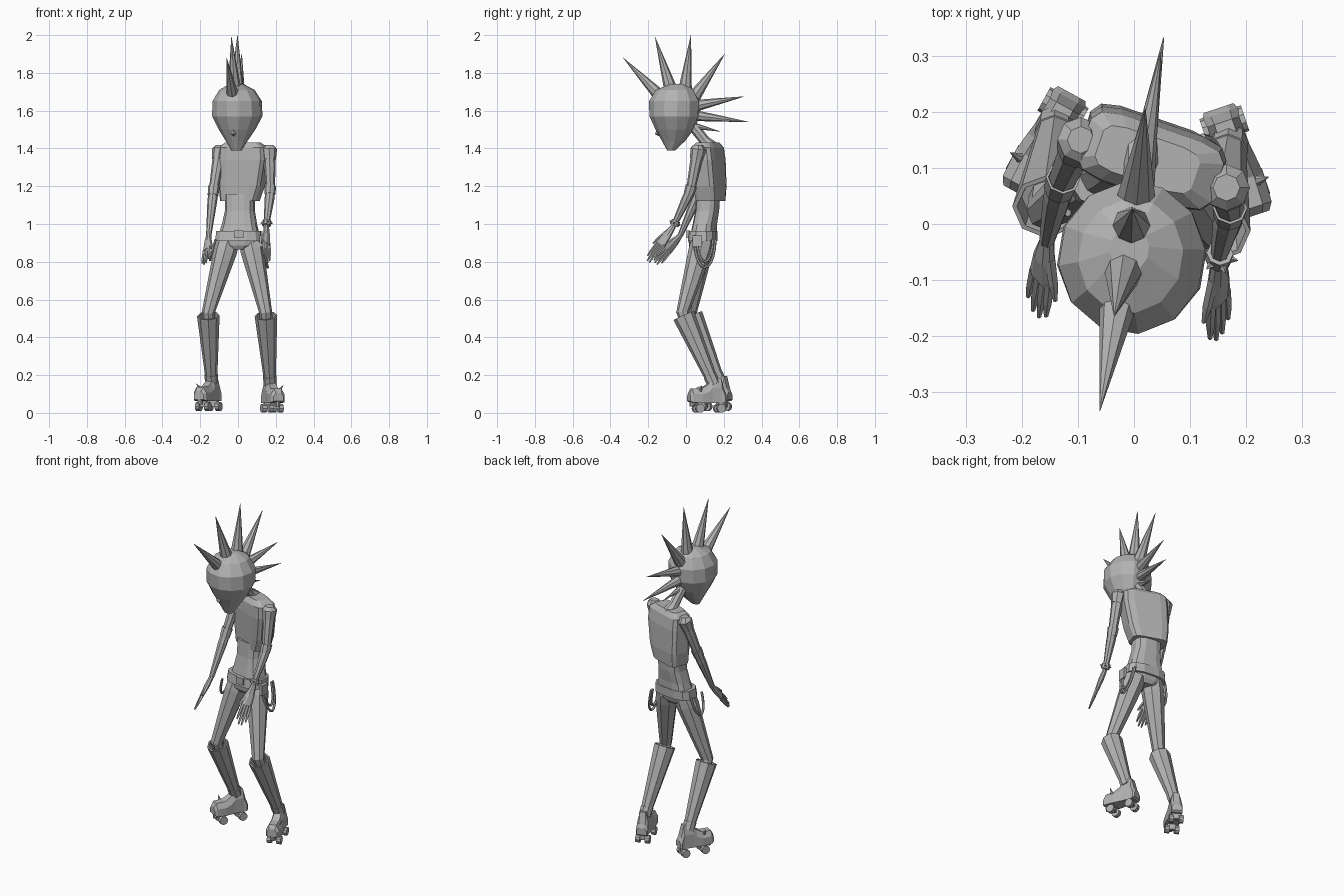
import bpy, bmesh
from math import sin, cos, pi, radians, copysign, atan2
from mathutils import Vector, Matrix

cube = bpy.data.objects.get("Cube")
if cube:
    bpy.data.objects.remove(cube)

grey = bpy.data.materials.new("plain_grey")
grey.use_nodes = True
COL = (0.45, 0.45, 0.45, 1)
grey.diffuse_color = COL
grey.node_tree.nodes["Principled BSDF"].inputs["Base Color"].default_value = COL


def finish(name, bm, matrix=None):
    if matrix:
        bm.transform(matrix)
    bmesh.ops.recalc_face_normals(bm, faces=bm.faces)
    mesh = bpy.data.meshes.new(name)
    bm.to_mesh(mesh)
    bm.free()
    mesh.materials.append(grey)
    obj = bpy.data.objects.new(name, mesh)
    bpy.context.collection.objects.link(obj)


def skin(name, rings, matrix=None):
    """Joins rings of points with quads and caps both ends."""
    bm = bmesh.new()
    loops = [[bm.verts.new(p) for p in ring] for ring in rings]
    n = len(loops[0])
    for a, b in zip(loops, loops[1:]):
        for i in range(n):
            j = (i + 1) % n
            bm.faces.new((a[i], a[j], b[j], b[i]))
    bm.faces.new(loops[0])
    bm.faces.new(loops[-1])
    finish(name, bm, matrix)


def loft(name, sections, n=12, yaw=0, power=1.0):
    """Stacks horizontal rings given as z, centre x, centre y, half width, half depth."""
    rot = Matrix.Rotation(radians(yaw), 3, 'Z')
    rings = []
    for z, cx, cy, hw, hd in sections:
        ring = []
        for i in range(n):
            t = 2 * pi * (i + 0.5) / n
            c, s = cos(t), sin(t)
            p = Vector((hw * copysign(abs(c) ** power, c), hd * copysign(abs(s) ** power, s), 0))
            ring.append(rot @ p + Vector((cx, cy, z)))
        rings.append(ring)
    skin(name, rings)


def tube(name, points, n=8, axis=None):
    """Runs a round section along points given as x, y, z, radius."""
    ps = [Vector(p[:3]) for p in points]
    rings = []
    for i, p in enumerate(ps):
        d = axis or (ps[min(i + 1, len(ps) - 1)] - ps[max(i - 1, 0)])
        d = Vector(d).normalized()
        u = d.cross(Vector((1, 0, 0))).normalized()
        v = d.cross(u)
        r = points[i][3]
        rings.append([p + r * (u * cos(2 * pi * k / n) + v * sin(2 * pi * k / n)) for k in range(n)])
    skin(name, rings)


def box(name, centre, size, matrix=Matrix(), yaw=0):
    bm = bmesh.new()
    bmesh.ops.create_cube(bm, size=1)
    turn = Matrix.Rotation(radians(yaw), 4, 'Z')
    finish(name, bm, matrix @ Matrix.Translation(centre) @ turn @ Matrix.Diagonal((*size, 1)))


def cone(name, r1, r2, depth, matrix, n=8):
    bm = bmesh.new()
    bmesh.ops.create_cone(bm, cap_ends=True, segments=n, radius1=r1, radius2=r2, depth=depth)
    finish(name, bm, matrix)


# Head, nose and neck
loft("head", [(1.39, -.008, -.078, .028, .022), (1.44, -.007, -.066, .058, .062),
              (1.5, -.005, -.06, .097, .102), (1.57, -.004, -.06, .134, .134),
              (1.65, -.004, -.06, .131, .137), (1.71, -.006, -.057, .094, .103),
              (1.742, -.008, -.045, .035, .04)], n=12, yaw=-9.5)
tube("nose", [(-.024, -.145, 1.518, .004), (-.024, -.15, 1.478, .014), (-.023, -.135, 1.468, .006)], n=4)
tube("neck", [(.018, .14, 1.4, .04), (.01, .1, 1.44, .028), (-.005, .02, 1.54, .027)])

# Fan of hair spikes, each as base y, base z, tip x, tip y, tip z, radius
spikes = [(-.13, 1.67, -.061, -.333, 1.88, .036), (-.08, 1.71, -.035, -.164, 1.99, .036),
          (-.005, 1.71, -.003, .026, 2.0, .036), (.04, 1.67, .02, .205, 1.9, .036),
          (.045, 1.625, .048, .307, 1.675, .032), (.04, 1.575, .053, .333, 1.54, .03),
          (.02, 1.525, .025, .18, 1.49, .02)]
for i, (by, bz, tx, ty, tz, r) in enumerate(spikes):
    tube(f"hair_spike_{i + 1}", [(-.004 + .17 * by, by, bz, r), (tx, ty, tz, .0008)])

# Jacket, waist, belt and pelvis
loft("jacket", [(1.122, .01, .13, .1, .061), (1.2, .02, .127, .118, .066),
                (1.34, .031, .117, .13, .068), (1.405, .03, .113, .127, .062),
                (1.432, .024, .115, .092, .042)], n=12, yaw=-19, power=.4)
loft("waist", [(.93, .005, .092, .112, .066), (1.0, .008, .1, .092, .06),
               (1.07, .01, .112, .078, .06), (1.16, .01, .118, .078, .06)], n=12, yaw=-10, power=.65)
loft("belt", [(.91, .003, .088, .125, .076), (.962, .004, .092, .12, .073)], n=12, yaw=-5, power=.7)
loft("pelvis", [(.865, .005, .085, .05, .05), (.885, .005, .085, .095, .062),
                (.93, .003, .088, .118, .07)], n=12, yaw=-5, power=.75)
box("buckle", (.005, .012, .945), (.05, .012, .04), yaw=-5)
box("belt_pouch", (.128, .06, .91), (.022, .05, .06), yaw=-5)


def hanging_loop(name, x, y, z, half, drop, flare):
    """Half ellipse of chain whose bottom swings outwards by flare."""
    arc = [pi * k / 10 for k in range(11)]
    tube(name, [(x + flare * sin(t), y - half * cos(t), z - drop * sin(t), .007) for t in arc], n=6)


hanging_loop("left_chain", .122, .1, .92, .055, .15, .035)
hanging_loop("left_chain_inner", .122, .1, .92, .042, .12, .025)
hanging_loop("right_chain", -.118, .07, .92, .05, .11, -.03)


def lerp(a, b, t):
    return Vector(a).lerp(Vector(b), t)


def cuff(name, top, bottom, r_top, r_bottom):
    """Open sleeve with a sunken inside."""
    axis = Vector(bottom) - Vector(top)
    deep = lerp(top, bottom, .12)
    tube(name, [(*deep, r_top * .75), (*top, r_top * .86), (*top, r_top), (*bottom, r_bottom)], 8, axis)


def arm(side, shoulder, elbow, wrist, tips, inward):
    mid = lerp(shoulder, elbow, .45)
    fore = lerp(elbow, wrist, .25)
    tube(side + "_upper_arm", [(*shoulder, .034), (*mid, .03), (*elbow, .024)])
    tube(side + "_shoulder_cap", [(*(Vector(shoulder) + Vector((0, 0, .022))), .024),
                                  (*shoulder, .042), (*lerp(shoulder, elbow, .25), .034)])
    tube(side + "_forearm", [(*elbow, .025), (*fore, .026), (*wrist, .014)])
    cuff(side + "_elbow_band", lerp(elbow, shoulder, .1), lerp(elbow, wrist, .12), .031, .028)
    # Palm, four fingers and a thumb, with the thumb edge turned forwards and inwards
    d = Vector(tips) - Vector(wrist)
    forward = d.cross(Vector((1, 0, 0))).normalized()
    forward *= -copysign(1, forward.y)
    across = forward * .8 + Vector((inward, 0, 0)) * .6
    across = (across - d * (across.dot(d) / d.length_squared)).normalized()
    normal = d.cross(across).normalized()
    outline = ((1, .4), (.5, 1), (-.5, 1), (-1, .4), (-1, -.4), (-.5, -1), (.5, -1), (1, -.4))
    rings = []
    for t, w, h in ((0, .013, .012), (.25, .024, .014), (.52, .029, .01)):
        c = Vector(wrist) + d * t
        rings.append([c + across * w * a + normal * h * b for a, b in outline])
    skin(side + "_palm", rings)
    for k in range(4):
        off = across * (k - 1.5)
        base = Vector(wrist) + d * .48 + off * .015
        end = Vector(wrist) + d * (1 if k in (1, 2) else .9) + off * .018
        tube(f"{side}_finger_{k + 1}", [(*base, .009), (*lerp(base, end, .6), .008), (*end, .004)], 5)
    base = Vector(wrist) + d * .18 + across * .015
    end = Vector(wrist) + d * .6 + across * .045
    tube(side + "_thumb", [(*base, .01), (*lerp(base, end, .6), .009), (*end, .004)], 5)


arm("left", (.165, .065, 1.395), (.172, .025, 1.18), (.15, -.065, .99), (.152, -.2, .8), -1)
arm("right", (-.095, .15, 1.395), (-.13, .075, 1.18), (-.155, -.03, .94), (-.175, -.16, .79), 1)

# Studded bracelet on the left wrist
wrist, down = Vector((.152, -.058, 1.005)), Vector((-.02, -.09, -.19)).normalized()
tube("bracelet", [(*(wrist - down * .014), .024), (*(wrist + down * .014), .024)], 8, down)
for k in range(6):
    out = Matrix.Rotation(k * pi / 3, 3, down) @ down.orthogonal().normalized()
    tube(f"bracelet_stud_{k + 1}", [(*(wrist + out * .02), .008), (*(wrist + out * .034), .001)], 4)


def leg(side, hip, knee, ankle):
    tube(side + "_thigh", [(*hip, .06), (*lerp(hip, knee, .15), .062), (*lerp(hip, knee, .6), .047),
                           (*knee, .034), (*lerp(knee, ankle, .25), .032)])
    cuff(side + "_shin_guard", lerp(knee, ankle, .04), lerp(knee, ankle, .95), .06, .031)
    tube(side + "_ankle", [(*lerp(knee, ankle, .88), .036), (*ankle, .034)])


leg("left", (.064, .09, .91), (.147, -.018, .53), (.17, .148, .15))
leg("right", (-.052, .09, .91), (-.158, .024, .53), (-.14, .18, .16))


def skate(side, x, y, z, heading, outward):
    place = Matrix.Translation((x, y, z)) @ Matrix.Rotation(atan2(heading[0], -heading[1]), 4, 'Z')
    # Boot from a row of cross-sections: y, bottom, top, half width
    rows = [(-.142, .062, .105, .028), (-.128, .055, .128, .037), (-.075, .052, .13, .039),
            (-.04, .052, .15, .035), (-.02, .052, .185, .032), (.034, .052, .185, .03),
            (.05, .052, .12, .033), (.06, .06, .1, .028)]
    skin(side + "_boot", [[(-w, v, b), (w, v, b), (w, v, b + (t - b) * .6), (w * .55, v, t),
                           (-w * .55, v, t), (-w, v, b + (t - b) * .6)] for v, b, t, w in rows], place)
    for end, v in (("front", -.09), ("rear", .028)):
        box(f"{side}_{end}_truck", (0, v, .038), (.05, .02, .035), place)
        for tag, sx in (("inner", -outward), ("outer", outward)):
            cone(f"{side}_{end}_{tag}_wheel", .024, .024, .024, place @ Matrix.Translation((sx * .027, v, .024))
                 @ Matrix.Rotation(pi / 2, 4, 'Y'), 10)
    # Small spike on the outer side and a toe stop
    cone(side + "_boot_spike", .012, .001, .04, place @ Matrix.Translation((outward * .032, -.085, .13))
         @ Matrix.Rotation(outward * .7, 4, 'Y'), 6)
    cone(side + "_toe_stop", .013, .016, .03, place @ Matrix.Translation((0, -.125, .05)))


skate("left", .17, .15, 0, (.06, -.18), 1)
skate("right", -.14, .18, .01, (-.11, -.2), -1)
